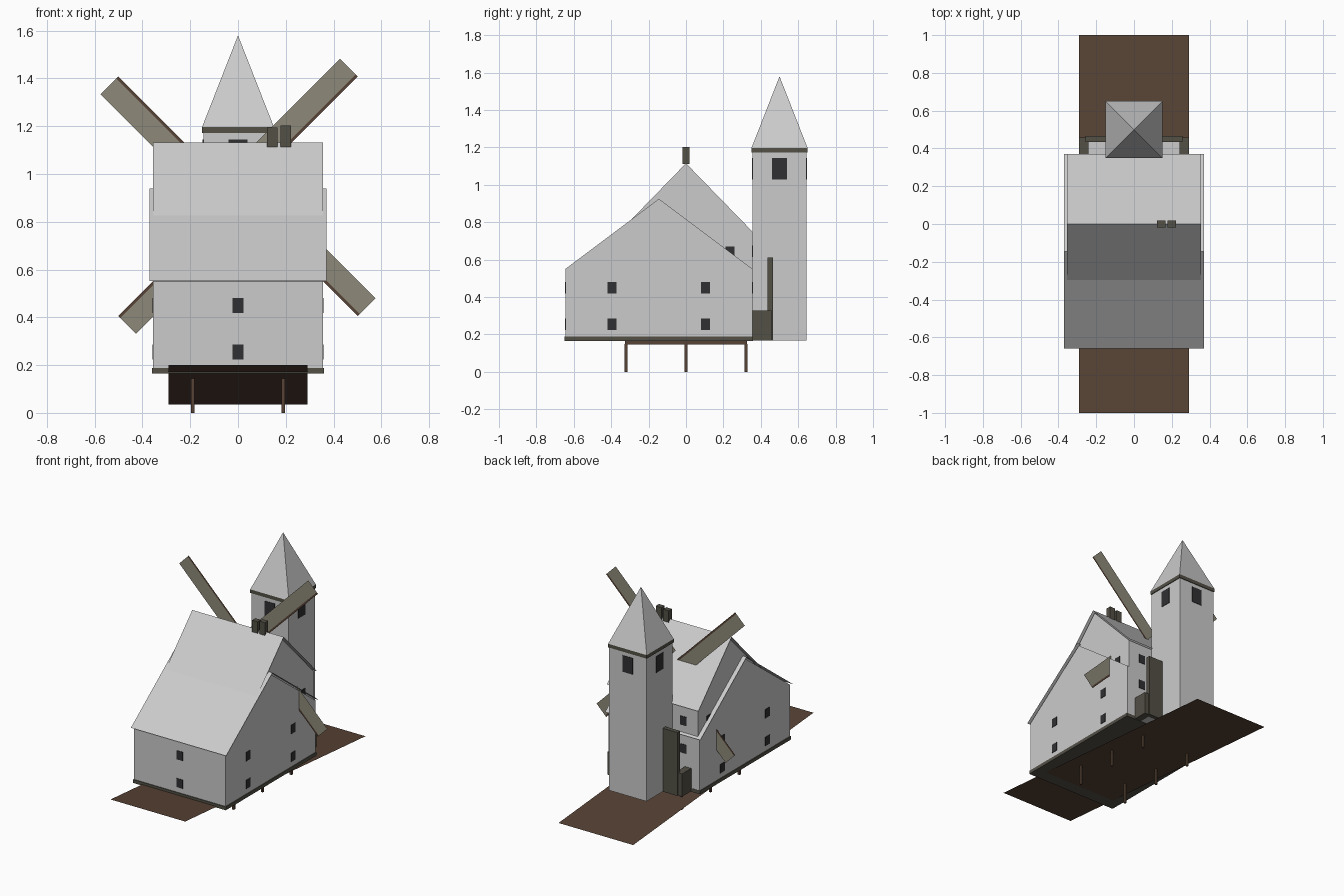
import bpy
from math import sin, cos, pi

if "Cube" in bpy.data.objects:
    bpy.data.objects.remove(bpy.data.objects["Cube"])


def mat(name, c):
    m = bpy.data.materials.new(name)
    m.diffuse_color = (*c, 1)
    m.use_nodes = True
    m.node_tree.nodes["Principled BSDF"].inputs["Base Color"].default_value = m.diffuse_color
    return m


OLIVE = mat("olive_trim", (0.085, 0.08, 0.06))
BROWN = mat("brown_wood", (0.095, 0.055, 0.035))
KHAKI = mat("khaki_cloth", (0.27, 0.25, 0.19))
DARK = mat("dark_glass", (0.03, 0.03, 0.033))


def mesh(name, verts, faces, m=None):
    me = bpy.data.meshes.new(name)
    me.from_pydata(verts, [], faces)
    me.update()
    o = bpy.data.objects.new(name, me)
    bpy.context.collection.objects.link(o)
    if m:
        me.materials.append(m)
    return o


def box(name, x, y, z, m=None):
    v = [(a, b, c) for c in z for b in y for a in x]
    f = [(0, 2, 3, 1), (4, 5, 7, 6), (0, 1, 5, 4), (2, 6, 7, 3), (0, 4, 6, 2), (1, 3, 7, 5)]
    return mesh(name, v, f, m)


def prism(name, profile, hx):
    """Extrude a (y, z) profile, counter-clockwise seen from +x."""
    n = len(profile)
    v = [(s * hx, y, z) for s in (-1, 1) for y, z in profile]
    f = [tuple(range(n))[::-1], tuple(range(n, 2 * n))]
    f += [(i, (i + 1) % n, n + (i + 1) % n, n + i) for i in range(n)]
    return mesh(name, v, f)


def roof(name, profile, hx):
    v = [(s * hx, y, z) for y, z in profile for s in (-1, 1)]
    return mesh(name, v, [(0, 1, 3, 2), (2, 3, 5, 4)])


def window(x, y, z, along, w=0.048, h=0.062):
    t = 0.003
    dx, dy = (w / 2, t) if along == "x" else (t, w / 2)
    box("window", (x - dx, x + dx), (y - dy, y + dy), (z - h / 2, z + h / 2), DARK)


# tilted ground board
mesh("ground_board", [(-.29, -1, .2), (.29, -1, .2), (.29, 1, .035), (-.29, 1, .035)],
     [(0, 1, 2, 3)], BROWN)

# house bodies
Z0 = 0.167
prism("lower_house", [(-.645, Z0), (.355, Z0), (.355, .55), (-.145, .925), (-.645, .55)], .355)
prism("upper_house", [(-.355, .5), (.355, .5), (.355, .75), (0, 1.115), (-.355, .75)], .34)

# thin sheet roofs
roof("lower_roof", [(-.66, .552), (-.145, .94), (.37, .552)], .37)
roof("upper_roof", [(-.37, .75), (0, 1.131), (.37, .75)], .355)

# plinth, beams and posts
box("plinth", (-.36, .36), (-.65, .357), (.164, .188), OLIVE)
for s in (-1, 1):
    x = s * .19
    box("floor_beam", (x - .0075, x + .0075), (-.325, .325), (.147, .165), BROWN)
    for y in (-.32, 0, .32):
        box("post", (x - .0075, x + .0075), (y - .0075, y + .0075), (0, .15), BROWN)

# house windows
for z in (.255, .45):
    window(0, -.645, z, "x")
    for s in (-1, 1):
        window(s * .23, .355, z, "x")
        for y in (-.395, .105):
            window(s * .355, y, z, "y")
for s in (-1, 1):
    window(s * .23, .355, .645, "x")
    window(s * .34, .235, .64, "y")

# tower with trim, spire and windows
box("tower", (-.145, .145), (.355, .645), (Z0, 1.185))
box("tower_trim", (-.15, .15), (.35, .65), (1.172, 1.197), OLIVE)
mesh("spire", [(-.15, .35, 1.197), (.15, .35, 1.197), (.15, .65, 1.197), (-.15, .65, 1.197), (0, .5, 1.58)],
     [(0, 1, 4), (1, 2, 4), (2, 3, 4), (3, 0, 4)])
for s in (-1, 1):
    window(s * .145, .5, 1.087, "y", .078, .115)
    window(0, .5 + s * .145, 1.087, "x", .078, .115)

# chimneys
for x, top in ((.144, 1.194), (.2, 1.202)):
    box("chimney", (x - .022, x + .022), (-.018, .018), (1.112, top), OLIVE)

# back porch screens between house and tower
for s in (-1, 1):
    box("porch_wall", sorted((s * .14, s * .258)), (.435, .465), (Z0, .612), OLIVE)
    box("porch_side", sorted((s * .24, s * .29)), (.355, .457), (Z0, .327), OLIVE)
    box("porch_floor", sorted((s * .14, s * .24)), (.357, .436), (Z0, .18))

# four flat sails with stocks, turned round the hub
for k in range(4):
    a = pi / 4 + k * pi / 2
    for name, r0, w0, w1, m in (("sail", .05, .012, .105, KHAKI), ("sail_stock", 0, 0, .012, BROWN)):
        pts = [(r0, w0), (.709, w0), (.709, w1), (r0, w1)]
        mesh(name, [(r * cos(a) - w * sin(a), .17, .907 + r * sin(a) + w * cos(a)) for r, w in pts],
             [(0, 1, 2, 3)], m)
